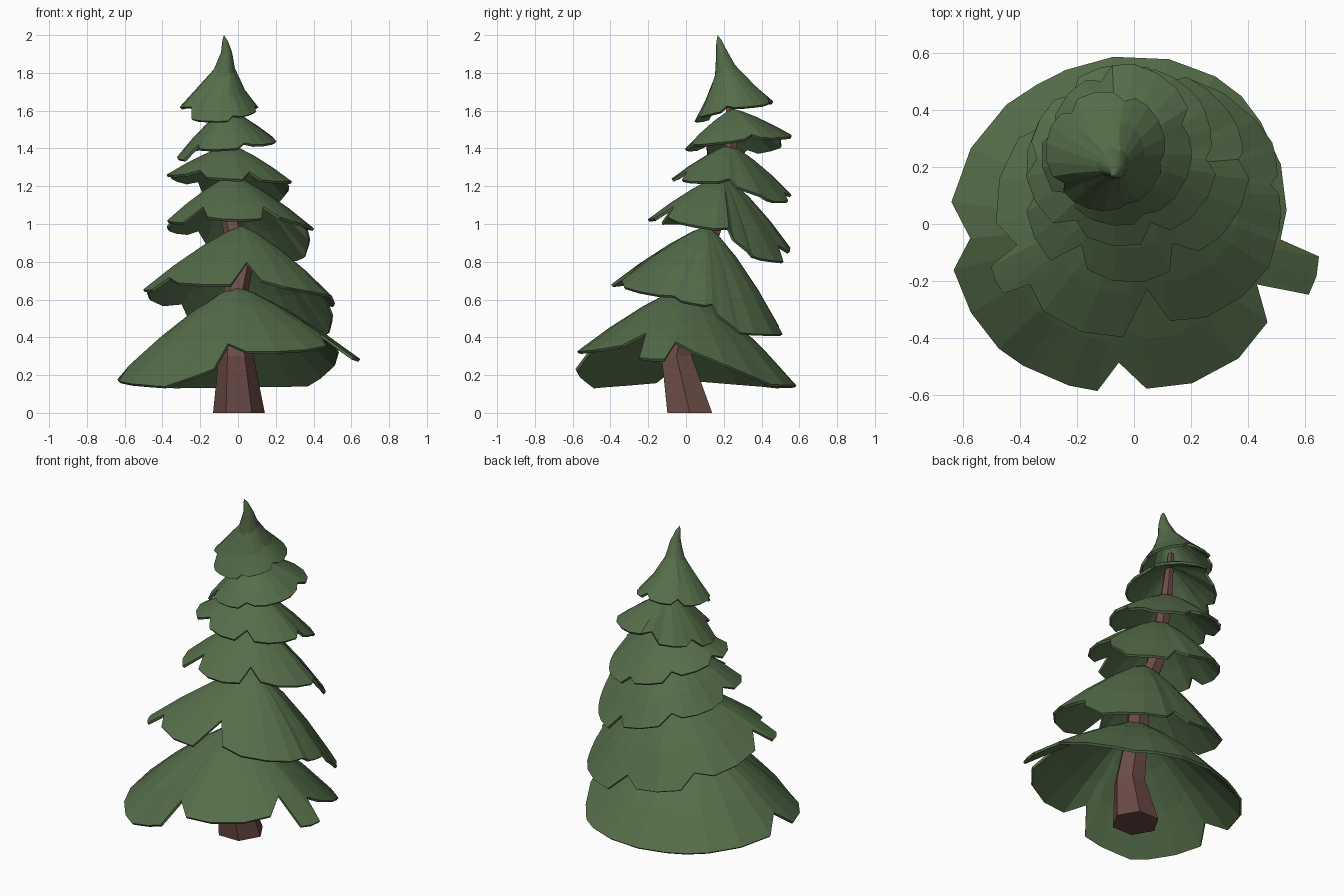
import bpy, bmesh, math


def material(name, rgb):
    m = bpy.data.materials.new(name)
    m.diffuse_color = (*rgb, 1)
    return m


GREEN = material("needle_green", (0.09, 0.155, 0.068))
BROWN = material("bark_brown", (0.15, 0.072, 0.062))
SKIRT = [(0, 0), (0.15, 0.09), (0.4, 0.31), (0.7, 0.63), (1, 1)]       # radius, drop
SPIRE = [(0, 0), (0.07, 0.08), (0.14, 0.24), (0.27, 0.48), (0.63, 0.76), (1, 1)]


def finish(name, bm, mat):
    me = bpy.data.meshes.new(name)
    bm.to_mesh(me)
    bm.free()
    me.materials.append(mat)
    ob = bpy.data.objects.new(name, me)
    bpy.context.collection.objects.link(ob)
    return ob


def drop(profile, t):
    for (t0, h0), (t1, h1) in zip(profile, profile[1:]):
        if t <= t1 + 1e-6:
            return h0 + (h1 - h0) * (t - t0) / (t1 - t0)


def columns(lobes):
    """Rim samples (angle, radius, z, cut); each lobe = start, r0, r1, z0, z1, notch."""
    out = []
    for i, (a0, r0, r1, z0, z1, n0) in enumerate(lobes):
        prev, nxt = lobes[i - 1], lobes[(i + 1) % len(lobes)]
        a1, n1 = nxt[0], nxt[5]
        if a1 <= a0:
            a1 += 360
        # shared column at the notch between two lobes
        out.append((a0, (prev[2] + r0) / 2, (prev[4] + z0) / 2, 1 - n0))
        count = max(4, round((a1 - a0) / 14))
        for k in range(1, count):
            u = -math.cos(math.pi * k / count) * 0.5 + (2 * k / count - 1) * 0.5
            s = (u + 1) / 2
            cut = 1 - (n0 if u < 0 else n1) * abs(u) ** 6
            out.append((a0 + (a1 - a0) * s, r0 + (r1 - r0) * s, z0 + (z1 - z0) * s, cut))
    return out


def tier(name, apex, centre, lobes, profile=SKIRT):
    """Drooping skirt of branches with a lobed rim, given a thin hem."""
    bm = bmesh.new()
    tip = bm.verts.new(apex)
    cols = []
    for ang, r, z, cut in columns(lobes):
        a = math.radians(ang)
        col = [tip]
        for t, _ in profile[1:]:
            t *= cut
            h = drop(profile, t)
            cx = apex[0] + (centre[0] - apex[0]) * h
            cy = apex[1] + (centre[1] - apex[1]) * h
            if profile is SPIRE:            # bend the thin tip
                cx += 0.022 * math.sin(math.pi * min(1, h * 1.6))
            col.append(bm.verts.new((cx + r * t * math.cos(a), cy + r * t * math.sin(a),
                                     apex[2] + (z - apex[2]) * h)))
        cols.append(col)
    for c, d in zip(cols, cols[1:] + cols[:1]):
        bm.faces.new((tip, c[1], d[1]))
        for k in range(1, len(c) - 1):
            bm.faces.new((c[k], c[k + 1], d[k + 1], d[k]))
    hem = finish(name, bm, GREEN).modifiers.new("hem", 'SOLIDIFY')
    hem.thickness = 0.015
    hem.offset = -1


# crooked six-sided trunk: x, y, z, radius
bm = bmesh.new()
path = [(0.005, 0.02, 0, 0.137), (-0.01, -0.05, 0.3, 0.092), (-0.02, 0.0, 0.6, 0.068),
        (0.02, 0.07, 0.78, 0.06), (-0.03, 0.15, 1.0, 0.055), (-0.04, 0.24, 1.42, 0.036),
        (-0.08, 0.23, 1.7, 0.018)]
loops = [[bm.verts.new((x + r * math.cos(math.pi * k / 3), y + r * math.sin(math.pi * k / 3), z))
          for k in range(6)] for x, y, z, r in path]
for lo, hi in zip(loops, loops[1:]):
    for k in range(6):
        bm.faces.new((lo[k], lo[(k + 1) % 6], hi[(k + 1) % 6], hi[k]))
bm.faces.new(loops[0][::-1])
bm.faces.new(loops[-1])
finish("trunk", bm, BROWN)

# branch skirts, bottom to top
tier("branches_1", (-0.01, 0.0, 0.67), (0, 0), [
    (-6, 0.53, 0.58, 0.36, 0.15, 0.13), (50, 0.59, 0.59, 0.15, 0.14, 0),
    (125, 0.6, 0.66, 0.14, 0.18, 0), (185, 0.66, 0.64, 0.17, 0.14, 0.13),
    (232, 0.62, 0.6, 0.14, 0.25, 0), (264, 0.59, 0.6, 0.31, 0.35, 0.18),
    (334, 0.67, 0.66, 0.29, 0.28, 0.24)])

tier("branches_2", (0.02, 0.11, 0.99), (0.0, 0.07), [
    (-15, 0.52, 0.51, 0.6, 0.56, 0.03), (8, 0.51, 0.53, 0.54, 0.43, 0.05),
    (24, 0.53, 0.47, 0.42, 0.41, 0), (78, 0.42, 0.45, 0.44, 0.5, 0.12),
    (138, 0.46, 0.5, 0.55, 0.66, 0.1), (200, 0.55, 0.56, 0.65, 0.65, 0.16),
    (218, 0.5, 0.47, 0.69, 0.67, 0.12), (277, 0.43, 0.54, 0.7, 0.61, 0.3)])

tier("branches_3", (-0.03, 0.19, 1.26), (-0.02, 0.17), [
    (8, 0.41, 0.42, 0.94, 0.84, 0.08), (26, 0.42, 0.4, 0.82, 0.79, 0),
    (68, 0.39, 0.38, 0.83, 0.92, 0.14), (125, 0.37, 0.36, 0.94, 0.99, 0.1),
    (190, 0.37, 0.42, 1.02, 1.0, 0.12), (237, 0.37, 0.38, 1.03, 1.02, 0.25),
    (303, 0.36, 0.44, 1.04, 0.96, 0.22)])

tier("branches_4", (-0.04, 0.23, 1.42), (-0.03, 0.23), [
    (0, 0.3, 0.33, 1.21, 1.14, 0.1), (38, 0.33, 0.33, 1.12, 1.12, 0),
    (80, 0.33, 0.33, 1.14, 1.19, 0.1), (130, 0.32, 0.34, 1.21, 1.26, 0.12),
    (180, 0.36, 0.34, 1.26, 1.26, 0.12), (232, 0.31, 0.31, 1.25, 1.23, 0.15),
    (292, 0.3, 0.33, 1.23, 1.22, 0.2)])

tier("branches_5", (-0.06, 0.25, 1.61), (-0.05, 0.27), [
    (20, 0.28, 0.3, 1.45, 1.47, 0.12), (105, 0.27, 0.25, 1.42, 1.37, 0.15),
    (165, 0.27, 0.29, 1.36, 1.33, 0.12), (225, 0.27, 0.28, 1.39, 1.4, 0.2),
    (290, 0.27, 0.25, 1.41, 1.45, 0.1)])

# crown drawn up into a thin bent tip
tier("crown", (-0.075, 0.168, 2.0), (-0.1, 0.255), [
    (-10, 0.21, 0.22, 1.61, 1.64, 0.08), (70, 0.21, 0.21, 1.65, 1.64, 0.1),
    (130, 0.21, 0.21, 1.63, 1.61, 0.12), (215, 0.21, 0.21, 1.55, 1.54, 0.14),
    (292, 0.21, 0.21, 1.56, 1.6, 0.08)], profile=SPIRE)
